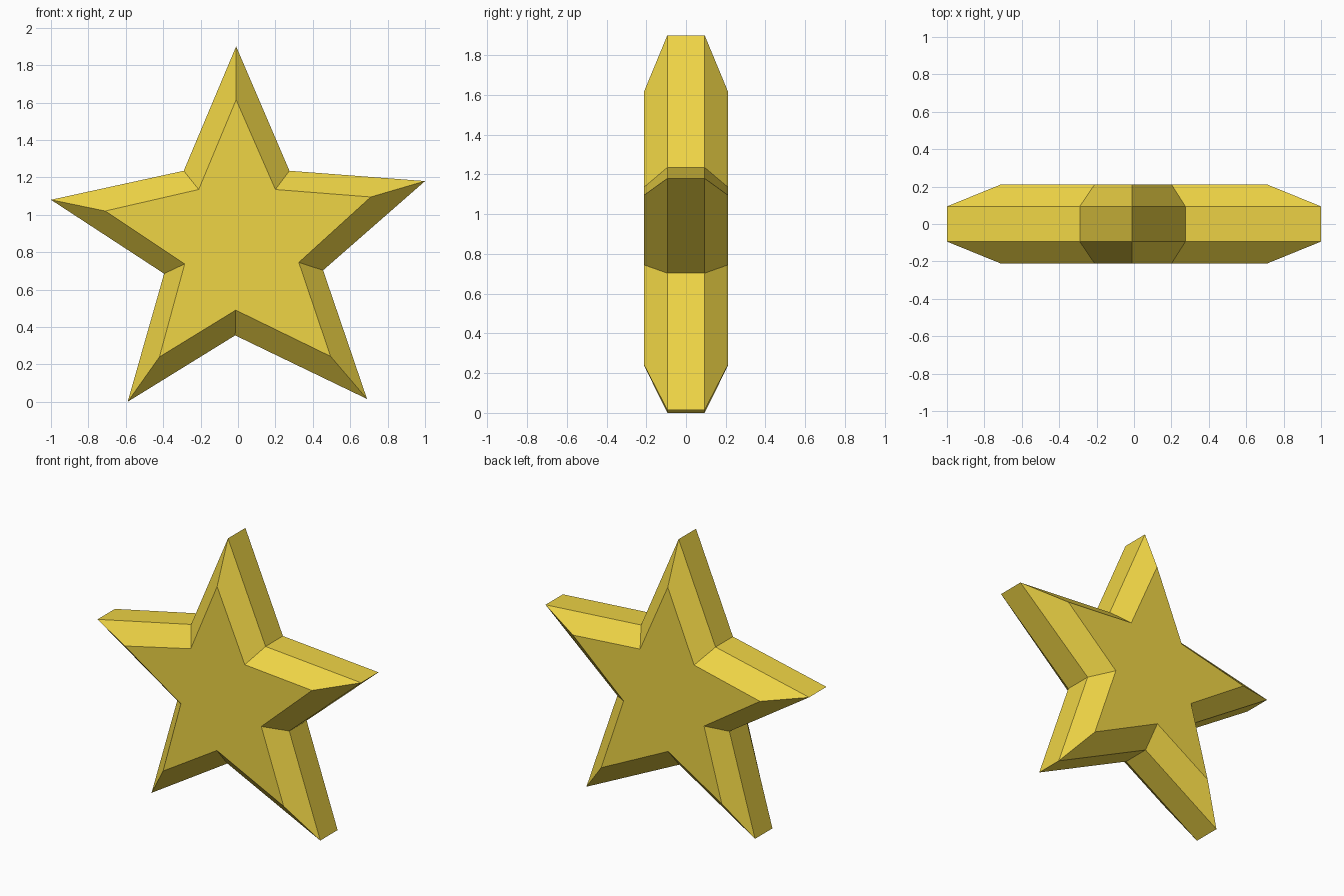
import bpy, bmesh

if "Cube" in bpy.data.objects:
    bpy.data.objects.remove(bpy.data.objects["Cube"])

# Star outlines in the x-z plane, clockwise from the top tip (tip, notch, tip, ...)
RIM = [(-0.01, 1.90), (0.275, 1.235), (1.0, 1.18), (0.455, 0.703), (0.69, 0.015),
       (-0.015, 0.355), (-0.59, 0.0), (-0.395, 0.685), (-1.0, 1.08), (-0.29, 1.235)]
FACE = [(-0.01, 1.615), (0.20, 1.135), (0.71, 1.095), (0.325, 0.745), (0.495, 0.243),
        (-0.012, 0.49), (-0.42, 0.24), (-0.285, 0.737), (-0.71, 1.02), (-0.21, 1.135)]
RIM_Y, FACE_Y = 0.094, 0.212

bm = bmesh.new()


def ring(outline, y):
    return [bm.verts.new((x, y, z)) for x, z in outline]


# Front face, bevel, side wall, bevel, back face
rings = [ring(FACE, -FACE_Y), ring(RIM, -RIM_Y), ring(RIM, RIM_Y), ring(FACE, FACE_Y)]
for a, b in zip(rings, rings[1:]):
    for i in range(len(a)):
        j = (i + 1) % len(a)
        bm.faces.new((a[i], a[j], b[j], b[i]))
bm.faces.new(rings[0])
bm.faces.new(rings[-1])
bmesh.ops.recalc_face_normals(bm, faces=bm.faces[:])

mesh = bpy.data.meshes.new("star")
bm.to_mesh(mesh)
bm.free()
star = bpy.data.objects.new("star", mesh)
bpy.context.collection.objects.link(star)

# Gold colour
gold = bpy.data.materials.new("gold")
gold.diffuse_color = (0.86, 0.66, 0.06, 1.0)
gold.use_nodes = True
gold.node_tree.nodes["Principled BSDF"].inputs["Base Color"].default_value = gold.diffuse_color
mesh.materials.append(gold)
